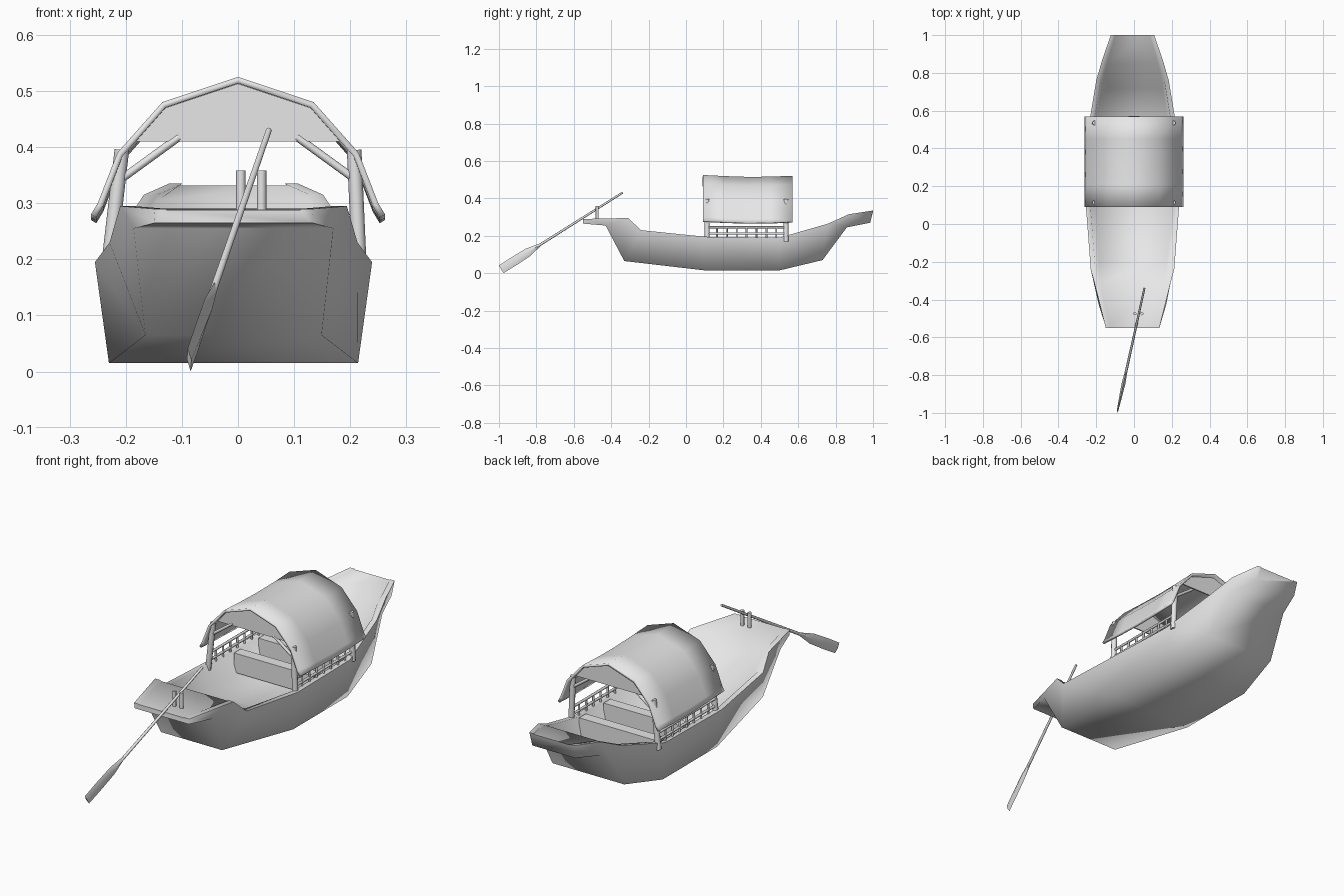
import bpy, bmesh, math
from mathutils import Vector

if "Cube" in bpy.data.objects:
    bpy.data.objects.remove(bpy.data.objects["Cube"], do_unlink=True)

grey = bpy.data.materials.new("plain grey")
grey.use_nodes = True
grey.diffuse_color = (0.8, 0.8, 0.8, 1)
grey.node_tree.nodes["Principled BSDF"].inputs["Base Color"].default_value = grey.diffuse_color


def finish(name, bm, angle=50, recalc=True):
    if recalc:
        bmesh.ops.recalc_face_normals(bm, faces=bm.faces)
    mesh = bpy.data.meshes.new(name)
    bm.to_mesh(mesh)
    bm.free()
    mesh.materials.append(grey)
    ob = bpy.data.objects.new(name, mesh)
    bpy.context.collection.objects.link(ob)
    bpy.ops.object.select_all(action='DESELECT')
    ob.select_set(True)
    bpy.context.view_layer.objects.active = ob
    bpy.ops.object.shade_smooth_by_angle(angle=math.radians(angle))
    return ob


def loft(name, rings, angle):
    """Skin closed rings of points and cap both ends."""
    bm = bmesh.new()
    rows = [[bm.verts.new(p) for p in ring] for ring in rings]
    n = len(rows[0])
    for a, b in zip(rows, rows[1:]):
        for i in range(n):
            k = (i + 1) % n
            bm.faces.new((a[i], a[k], b[k], b[i]))
    bm.faces.new(rows[0])
    bm.faces.new(rows[-1])
    return finish(name, bm, angle)


def rod(name, a, b, r1, r2=None, sides=8):
    a, b = Vector(a), Vector(b)
    bm = bmesh.new()
    bmesh.ops.create_cone(bm, cap_ends=True, segments=sides, radius1=r1,
                          radius2=r2 or r1, depth=(b - a).length)
    ob = finish(name, bm)
    ob.location = (a + b) / 2
    ob.rotation_euler = (b - a).to_track_quat('Z', 'Y').to_euler()
    return ob


def box(name, centre, size):
    bm = bmesh.new()
    bmesh.ops.create_cube(bm, size=1)
    bmesh.ops.scale(bm, vec=size, verts=bm.verts)
    bmesh.ops.translate(bm, vec=centre, verts=bm.verts)
    return finish(name, bm, 30)


# Hull stations: keel, gunwale and inner floor, each as (half width, y, z)
stations = [
    ((.14, -.55, .265), (.142, -.55, .29), (.12, -.55, .288)),
    ((.178, -.43, .255), (.202, -.31, .295), (.17, -.31, .291)),
    ((.157, -.33, .065), (.221, -.24, .23), (.18, -.2, .19)),
    ((.222, .1, .015), (.247, .1, .195), (.19, .06, .09)),
    ((.222, .5, .015), (.235, .5, .19), (.19, .52, .09)),
    ((.185, .73, .07), (.192, .76, .265), (.16, .72, .2)),
    ((.15, .86, .245), (.16, .87, .315), (.135, .85, .305)),
    ((.11, .985, .27), (.115, 1, .335), (.095, 1, .332)),
]
hull_x = -.008
rings = []
for keel, rim, floor in stations:
    lip = (rim[0] - .024, rim[1], rim[2])
    half = (keel, rim, lip, floor)
    rings.append([(hull_x - w, y, z) for w, y, z in half]
                 + [(hull_x + w, y, z) for w, y, z in reversed(half)])
loft("hull", rings, 84)

# Cross benches
for i, y in enumerate((.3, .48)):
    box(f"bench_{i + 1}", (hull_x, y, .145), (.41, .05, .09))

# Canopy: arched skin with a slight sag along its length
half_arch = [(.262, .28), (.25, .3), (.215, .39), (.135, .48)]
arch = [(-x, z) for x, z in half_arch] + [(0, .525)] + half_arch[::-1]
bm = bmesh.new()
rows = [[bm.verts.new((x, y, z - sag)) for x, z in arch]
        for y, sag in ((.09, 0), (.21, .006), (.33, .01), (.45, .009), (.57, .004))]
for a, b in zip(rows, rows[1:]):
    for i in range(len(arch) - 1):
        bm.faces.new((a[i], a[i + 1], b[i + 1], b[i]))
canopy = finish("canopy", bm, 60, False)
skin = canopy.modifiers.new("thickness", 'SOLIDIFY')
skin.thickness = .011
skin.offset = -1

# Gable panels, posts and braces at both ends of the canopy
gable = [(-.19, .41), (.19, .41), (.132, .47), (0, .513), (-.132, .47)]
for end, y, gy, drop in (("front", .113, .108, 0), ("back", .535, .55, .005)):
    loft(f"{end}_gable", [[(x, gy + d, z - (drop if z > .42 else 0)) for x, z in gable]
                          for d in (0, .006)], 30)
    for side, s in (("left", 1), ("right", -1)):
        rod(f"{end}_{side}_post", (s * .225 + hull_x, y, .17), (s * .207, y, .395), .013)
        rod(f"{end}_{side}_brace", (s * .215, y, .338), (s * .105, y, .418), .007)

# Side railings
for side, s in (("left", 1), ("right", -1)):
    x = s * .222 + hull_x
    for level, z in (("lower", .212), ("upper", .245)):
        rod(f"{side}_{level}_rail", (x, .113, z), (x, .535, z), .006)
    for i in range(1, 8):
        y = .113 + i * .422 / 8
        rod(f"{side}_baluster_{i}", (x, y, .19), (x, y, .245), .005)

# Oar pins on the bow deck
for i, x in enumerate((.005, .042)):
    rod(f"oar_pin_{i + 1}", (x, -.475, .28), (x, -.475, .358), .0085)

# Oar: slim shaft with a flat upright blade
top, tip = Vector((.055, -.34, .43)), Vector((-.087, -.988, .021))
way = (tip - top).normalized()
side = way.cross(Vector((0, 0, 1))).normalized()
up = side.cross(way)
rod("oar_shaft", top, top.lerp(tip, .72), .0055, .007)
blade = []
for t, w, thick in ((.67, .006, .006), (.78, .023, .01), (.9, .025, .007), (1, .024, .004)):
    c = top.lerp(tip, t)
    blade.append([c + up * w, c + side * thick, c - up * w, c - side * thick])
loft("oar_blade", blade, 50)
